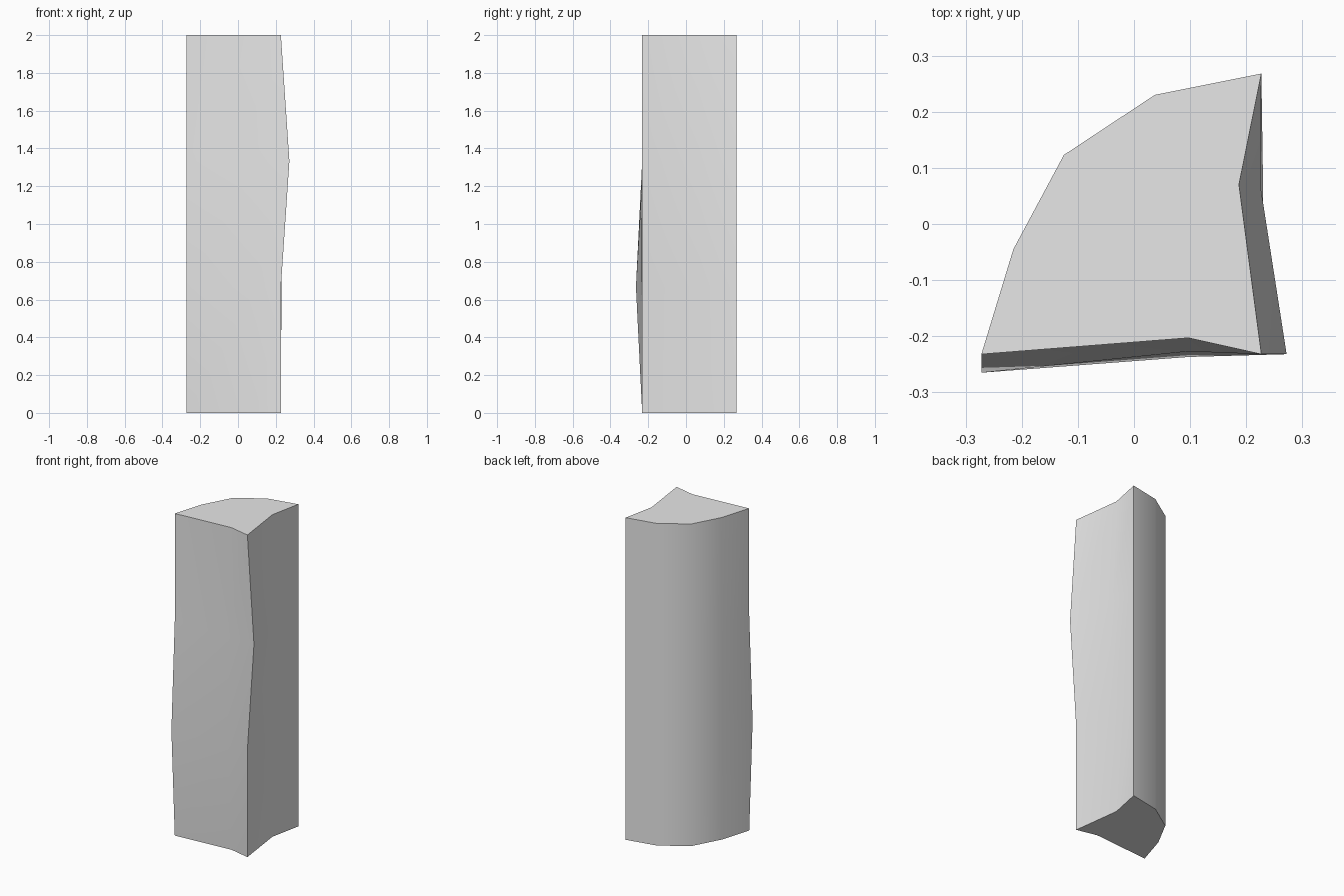
import bpy
import bmesh
import math

cube = bpy.data.objects.get("Cube")
if cube:
    bpy.data.objects.remove(cube, do_unlink=True)

# Single stone grey
grey = bpy.data.materials.new("plain_grey")
grey.use_nodes = True
colour = (0.8, 0.8, 0.8, 1)
grey.diffuse_color = colour
grey.node_tree.nodes["Principled BSDF"].inputs["Base Color"].default_value = colour

# Quarter-round outline: two slightly hollow inner sides and a curved back
outline = {
    "left_corner": (-0.272, -0.232),
    "front_hollow": (0.097, -0.203),
    "inner_corner": (0.227, -0.232),
    "side_hollow": (0.187, 0.07),
    "back_corner": (0.227, 0.268),
    "curve_a": (0.037, 0.23),
    "curve_b": (-0.125, 0.123),
    "curve_c": (-0.215, -0.045),
}

# Bulges of the inner sides at each third of the height
levels = [
    (0, {}),
    (2 / 3, {"left_corner": (-0.272, -0.265), "front_hollow": (0.097, -0.237),
             "side_hollow": (0.23, 0.07)}),
    (4 / 3, {"inner_corner": (0.272, -0.232), "front_hollow": (0.097, -0.227),
             "side_hollow": (0.225, 0.07)}),
    (2, {}),
]

# Loft the rings into a closed column
bm = bmesh.new()
rings = []
for z, moved in levels:
    ring = {**outline, **moved}
    rings.append([bm.verts.new((x, y, z)) for x, y in ring.values()])
for low, high in zip(rings, rings[1:]):
    for i in range(len(low)):
        j = (i + 1) % len(low)
        bm.faces.new((low[i], low[j], high[j], high[i]))
bm.faces.new(rings[0][::-1])
bm.faces.new(rings[-1])
bmesh.ops.recalc_face_normals(bm, faces=bm.faces)

mesh = bpy.data.meshes.new("column_block")
bm.to_mesh(mesh)
bm.free()
mesh.materials.append(grey)
block = bpy.data.objects.new("column_block", mesh)
bpy.context.collection.objects.link(block)

# Smooth curve, sharp corners
bpy.ops.object.select_all(action="DESELECT")
block.select_set(True)
bpy.context.view_layer.objects.active = block
bpy.ops.object.shade_smooth_by_angle(angle=math.radians(40))
